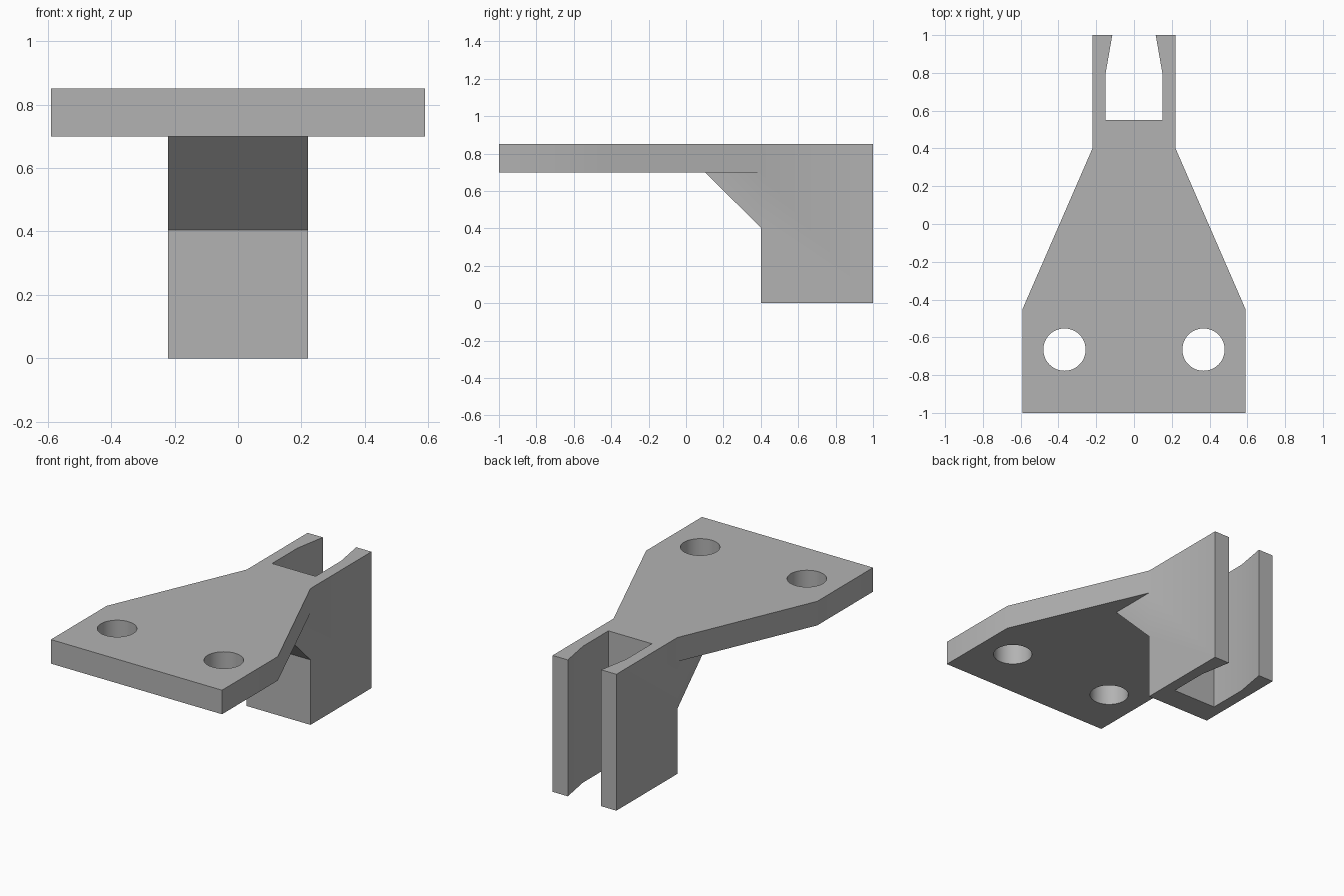
import bpy
import bmesh
import math
from mathutils import Vector

default = bpy.data.objects.get("Cube")
if default:
    bpy.data.objects.remove(default, do_unlink=True)

grey = bpy.data.materials.new("plain grey")
grey.use_nodes = True
colour = (0.45, 0.45, 0.45, 1)
grey.diffuse_color = colour
grey.node_tree.nodes["Principled BSDF"].inputs["Base Color"].default_value = colour


def prism(name, points, offset):
    """Extrude a closed planar outline along an offset into a solid."""
    bm = bmesh.new()
    face = bm.faces.new([bm.verts.new(p) for p in points])
    extruded = bmesh.ops.extrude_face_region(bm, geom=[face], use_keep_orig=True)
    verts = [v for v in extruded["geom"] if isinstance(v, bmesh.types.BMVert)]
    bmesh.ops.translate(bm, verts=verts, vec=Vector(offset))
    bmesh.ops.recalc_face_normals(bm, faces=bm.faces)
    mesh = bpy.data.meshes.new(name)
    bm.to_mesh(mesh)
    bm.free()
    mesh.materials.append(grey)
    obj = bpy.data.objects.new(name, mesh)
    bpy.context.collection.objects.link(obj)
    return obj


def mirrored(half, z):
    """Close a right-hand half outline by mirroring it across x = 0."""
    return [(x, y, z) for x, y in half] + [(-x, y, z) for x, y in reversed(half)]


def combine(target, other, operation):
    mod = target.modifiers.new(operation.title(), 'BOOLEAN')
    mod.operation = operation
    mod.solver = 'EXACT'
    mod.object = other
    bpy.context.view_layer.objects.active = target
    bpy.ops.object.modifier_apply(modifier=mod.name)
    bpy.data.objects.remove(other, do_unlink=True)


top, plate_bottom, neck = 0.85, 0.70, 0.22

# Tapered mounting plate
bracket = prism("mounting_bracket",
                mirrored([(0.59, -1), (0.59, -0.45), (neck, 0.4)], plate_bottom),
                (0, 0, top - plate_bottom))

# Upright block with its sloped gusset running up into the plate
side = [(0.4, 0), (1, 0), (1, top), (0.4, top), (0.05, 0.75), (0.4, 0.405)]
block = prism("upright_block", [(-neck, y, z) for y, z in side], (2 * neck, 0, 0))
combine(bracket, block, 'UNION')

# Vertical slot, narrowing toward the open back
slot = prism("slot_cutter",
             mirrored([(0.15, 0.55), (0.15, 0.8), (0.115, 1), (0.115, 1.1)], -0.1),
             (0, 0, 1.1))
combine(bracket, slot, 'DIFFERENCE')

# Two screw holes
for x in (-0.368, 0.368):
    ring = [(x + 0.112 * math.cos(a), -0.665 + 0.112 * math.sin(a), 0.6)
            for a in (i * math.tau / 48 for i in range(48))]
    combine(bracket, prism("hole_cutter", ring, (0, 0, 0.4)), 'DIFFERENCE')

# Smooth shading with crisp edges
bpy.ops.object.select_all(action='DESELECT')
bracket.select_set(True)
bpy.context.view_layer.objects.active = bracket
bpy.ops.object.shade_smooth_by_angle(angle=math.radians(30))
